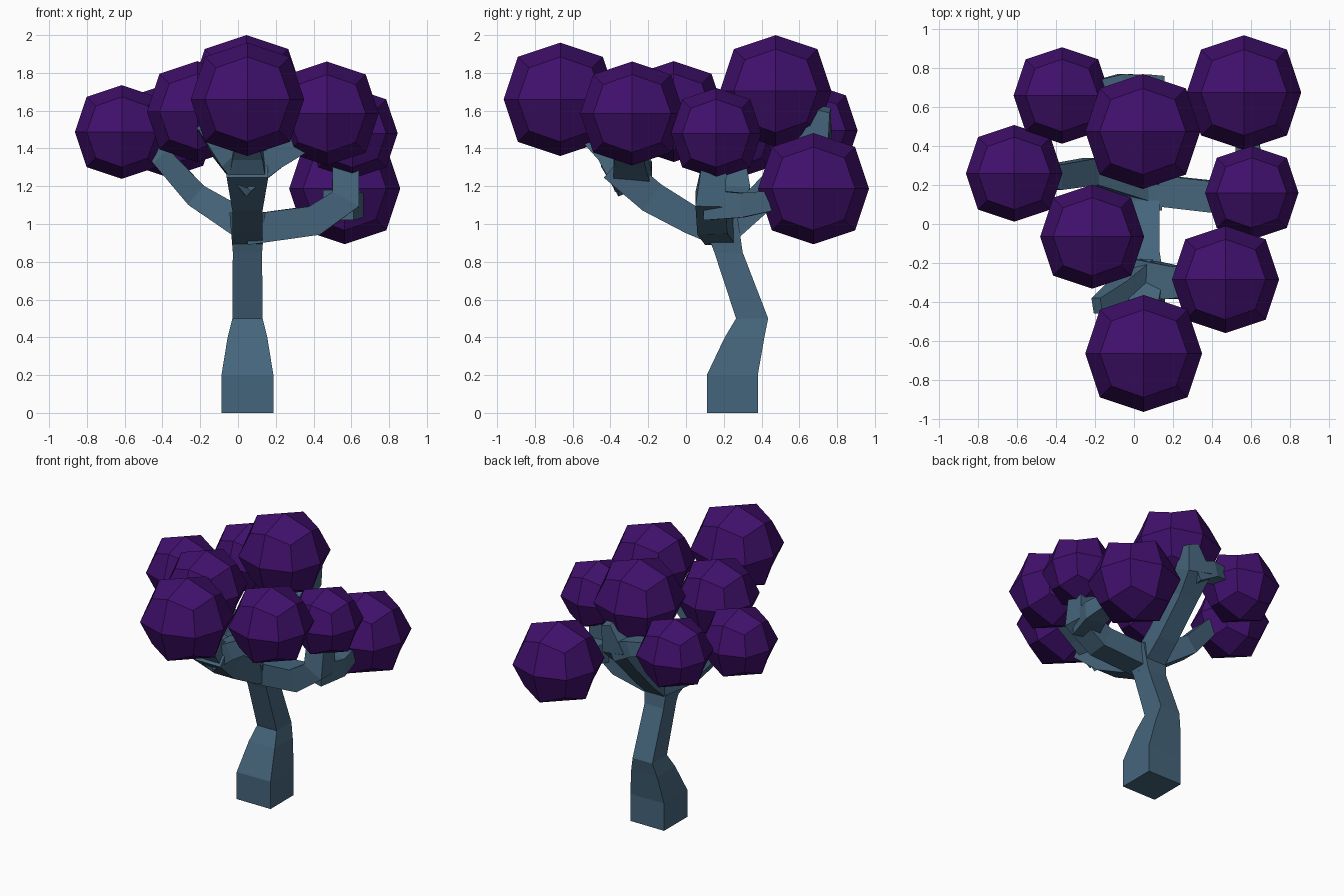
import bpy
import bmesh
from mathutils import Vector

cube = bpy.data.objects.get("Cube")
if cube:
    bpy.data.objects.remove(cube, do_unlink=True)


def make_material(name, color):
    mat = bpy.data.materials.new(name)
    mat.use_nodes = True
    mat.diffuse_color = (*color, 1)
    mat.node_tree.nodes["Principled BSDF"].inputs["Base Color"].default_value = (*color, 1)
    return mat


bark = make_material("blue_grey_bark", (0.06, 0.13, 0.2))
leaves = make_material("purple_leaves", (0.052, 0.005, 0.15))


def finish(bm, name, mat):
    bmesh.ops.recalc_face_normals(bm, faces=bm.faces)
    mesh = bpy.data.meshes.new(name)
    bm.to_mesh(mesh)
    bm.free()
    mesh.materials.append(mat)
    obj = bpy.data.objects.new(name, mesh)
    bpy.context.collection.objects.link(obj)
    return obj


def limb(name, path, ref, flat=False):
    """Square tube through (x, y, z, width, depth) stations, width along ref."""
    pts = [Vector(p[:3]) for p in path]
    bm = bmesh.new()
    rings = []
    for i, p in enumerate(path):
        before = (pts[i] - pts[i - 1]).normalized() if i else Vector()
        after = (pts[i + 1] - pts[i]).normalized() if i + 1 < len(pts) else Vector()
        tangent = Vector((0, 0, 1)) if flat else (before + after).normalized()
        side = Vector(ref)
        side = (side - tangent * side.dot(tangent)).normalized()
        up = tangent.cross(side)
        rings.append([bm.verts.new(pts[i] + side * p[3] * a / 2 + up * p[4] * b / 2)
                      for a, b in ((-1, -1), (1, -1), (1, 1), (-1, 1))])
    for low, high in zip(rings, rings[1:]):
        for k in range(4):
            n = (k + 1) % 4
            bm.faces.new((low[k], low[n], high[n], high[k]))
    bm.faces.new(rings[0])
    bm.faces.new(rings[-1])
    return finish(bm, name, bark)


# Bent trunk with a wide foot
limb("trunk", [(0.05, 0.245, 0, 0.275, 0.27), (0.05, 0.245, 0.2, 0.275, 0.27),
               (0.05, 0.31, 0.4, 0.21, 0.21), (0.05, 0.35, 0.5, 0.16, 0.17),
               (0.05, 0.225, 0.85, 0.155, 0.15), (0.05, 0.17, 1.06, 0.19, 0.2)],
     (1, 0, 0), flat=True)

# Front branch and its fork
limb("front_branch", [(0.05, 0.23, 0.93, 0.16, 0.14), (0.05, 0.03, 1.02, 0.16, 0.15),
                      (0.05, -0.18, 1.14, 0.16, 0.17), (0.05, -0.38, 1.31, 0.22, 0.17)],
     (1, 0, 0))
limb("front_fork_right", [(0.07, -0.27, 1.24, 0.2, 0.17), (-0.06, -0.37, 1.37, 0.17, 0.13),
                          (-0.19, -0.42, 1.52, 0.08, 0.06)], (0, 1, 0))
limb("front_fork_left", [(0.03, -0.28, 1.25, 0.2, 0.17), (0.2, -0.3, 1.35, 0.17, 0.12),
                         (0.4, -0.3, 1.46, 0.13, 0.1)], (0, 1, 0))
limb("front_fork_tip", [(0.05, -0.33, 1.27, 0.2, 0.17), (0.05, -0.42, 1.38, 0.16, 0.12),
                        (0.05, -0.54, 1.5, 0.1, 0.1)], (1, 0, 0))

# Left branch, bending up, with a twig to the back
limb("left_branch", [(0.05, 0.18, 0.97, 0.16, 0.16), (0.41, 0.14, 1.02, 0.16, 0.16),
                     (0.57, 0.13, 1.13, 0.16, 0.16), (0.57, 0.15, 1.32, 0.13, 0.14)],
     (0, 1, 0))
limb("left_twig", [(0.53, 0.12, 1.1, 0.17, 0.16), (0.59, 0.3, 1.1, 0.15, 0.13),
                   (0.58, 0.5, 1.13, 0.1, 0.1)], (1, 0, 0))

# Right branch
limb("right_branch", [(0.07, 0.19, 0.97, 0.16, 0.16), (-0.22, 0.27, 1.15, 0.14, 0.13),
                      (-0.41, 0.24, 1.36, 0.13, 0.11), (-0.5, 0.25, 1.45, 0.09, 0.09)],
     (0, 1, 0))

# Back branch and its fork
limb("back_branch", [(0.05, 0.17, 0.93, 0.16, 0.15), (0.05, 0.36, 1.1, 0.15, 0.15),
                     (0.05, 0.57, 1.32, 0.15, 0.15), (0.06, 0.69, 1.45, 0.19, 0.16),
                     (0.12, 0.73, 1.61, 0.08, 0.07)], (1, 0, 0))
limb("back_fork", [(0.07, 0.68, 1.42, 0.16, 0.14), (-0.07, 0.71, 1.48, 0.12, 0.11),
                   (-0.2, 0.69, 1.5, 0.09, 0.09)], (0, 1, 0))

# Leaf clumps: x, y, z, radius
clumps = {
    "front_leaves": (0.05, -0.665, 1.66, 0.3),
    "front_left_leaves": (0.47, -0.285, 1.585, 0.275),
    "front_right_leaves": (-0.215, -0.065, 1.595, 0.267),
    "right_leaves": (-0.615, 0.26, 1.487, 0.248),
    "back_right_leaves": (-0.37, 0.66, 1.495, 0.248),
    "back_leaves": (0.045, 0.475, 1.705, 0.295),
    "back_left_leaves": (0.565, 0.675, 1.187, 0.294),
    "left_leaves": (0.605, 0.16, 1.48, 0.24),
}
for name, (x, y, z, r) in clumps.items():
    bm = bmesh.new()
    bmesh.ops.create_cube(bm, size=2)
    # Round the cube: edge middles pull in to 0.75, corners to 0.556
    bmesh.ops.subdivide_edges(bm, edges=bm.edges, cuts=1, use_grid_fill=True)
    for v in bm.verts:
        v.co *= {1: 1, 2: 0.75, 3: 0.556}[sum(abs(c) > 0.5 for c in v.co)]
    obj = finish(bm, name, leaves)
    obj.location = (x, y, z)
    obj.scale = (r, r, r)
